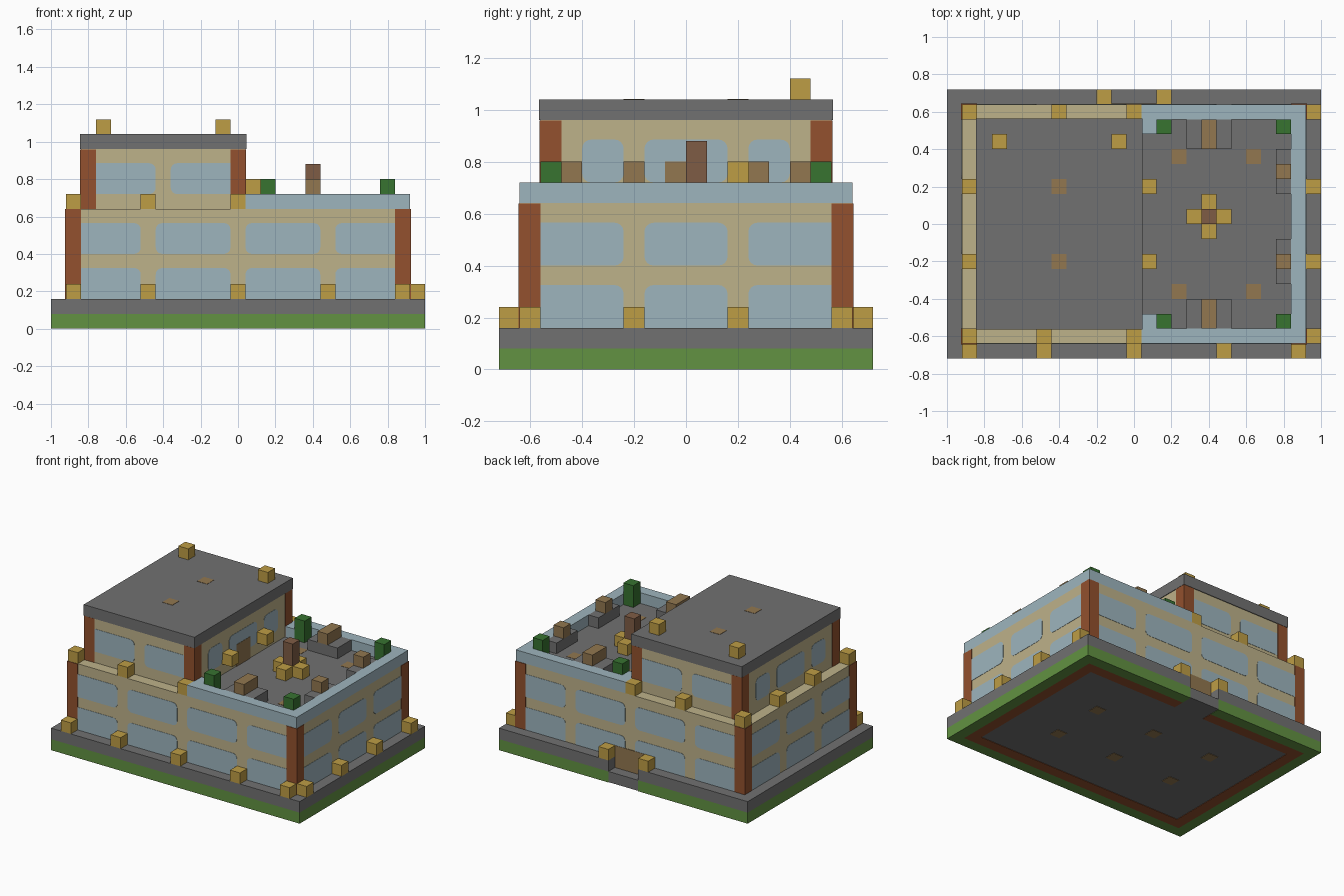
import bpy, bmesh

if "Cube" in bpy.data.objects:
    bpy.data.objects.remove(bpy.data.objects["Cube"])

U = 0.08    # one building block
P = 0.004   # thickness of a surface plate


def material(name, r, g, b):
    def lin(c):
        c /= 255
        return c / 12.92 if c <= 0.04045 else ((c + 0.055) / 1.055) ** 2.4
    col = (lin(r), lin(g), lin(b), 1)
    m = bpy.data.materials.new(name)
    m.use_nodes = True
    m.diffuse_color = col
    m.node_tree.nodes["Principled BSDF"].inputs["Base Color"].default_value = col
    return m


grass = material("grass_green", 98, 146, 66)
stone = material("stone_grey", 113, 113, 113)
brick = material("terracotta", 147, 81, 46)
plaster = material("sand_plaster", 190, 178, 138)
glass = material("pale_blue_glass", 158, 181, 190)
lamp = material("lamp_yellow", 190, 157, 69)
wood = material("wood", 146, 119, 80)
dark_wood = material("dark_wood", 127, 92, 69)
leaf = material("leaf_green", 55, 115, 48)


def box(name, xs, ys, zs, mat, round_axis=None, radius=0.035):
    """Box between limits; optionally rounds the edges that run along one axis."""
    bm = bmesh.new()
    bmesh.ops.create_cube(bm, size=1)
    for v in bm.verts:
        v.co = [lo + (c + 0.5) * (hi - lo) for c, (lo, hi) in zip(v.co, (xs, ys, zs))]
    if round_axis is not None:
        edges = [e for e in bm.edges
                 if abs((e.verts[0].co - e.verts[1].co)[round_axis]) > 1e-5
                 and sum(abs(c) > 1e-5 for c in e.verts[0].co - e.verts[1].co) == 1]
        bmesh.ops.bevel(bm, geom=edges, offset=radius, segments=4, profile=0.5, affect='EDGES')
    me = bpy.data.meshes.new(name)
    bm.to_mesh(me)
    bm.free()
    me.materials.append(mat)
    ob = bpy.data.objects.new(name, me)
    bpy.context.collection.objects.link(ob)
    return ob


def block(name, x, y, z, mat, h=U):
    return box(name, (x - U / 2, x + U / 2), (y - U / 2, y + U / 2), (z, z + h), mat)


def ring(name, x, y, zs, mat):
    """One-block-wide rectangular ring with an entrance gap at the back."""
    g = 0.12
    box(name + "_front", (-x, x), (-y, -y + U), zs, mat)
    for s, side in ((-1, "right"), (1, "left")):
        box(f"{name}_{side}", sorted((s * x, s * (x - U))), (-y + U, y - U), zs, mat)
        box(f"{name}_back_{side}", sorted((s * x, s * g)), (y - U, y), zs, mat)


def walls(name, xs, ys, zs, x_windows, y_windows, rows):
    """Plastered storey with corner pillars and window plates on all four sides."""
    box(name + "_walls", xs, ys, zs, plaster)
    for i, px in enumerate(xs):
        for j, py in enumerate(ys):
            sx, sy = (-1, 1)[i], (-1, 1)[j]
            box(name + "_corner_pillar", sorted((px + sx * P, px - sx * U)),
                sorted((py + sy * P, py - sy * U)), (max(zs[0], 2 * U), zs[1] - 0.001), brick)
    for row in rows:
        for s, y in zip((-1, 1), ys):
            for w in x_windows:
                box(name + "_window", w, sorted((y, y + s * P / 2)), row, glass, 1)
        for s, x in zip((-1, 1), xs):
            for w in y_windows:
                box(name + "_window", sorted((x, x + s * P / 2)), w, row, glass, 0)


# Foundation: lawn edge, brick footing, stone core and paving
ring("lawn_edge", 1, 0.72, (0, U), grass)
ring("brick_footing", 0.92, 0.64, (0, U), brick)
ring("paving", 1, 0.72, (U, 2 * U), stone)
box("stone_floor", (-0.84, 0.84), (-0.56, 0.56), (0.003, U), stone)
box("entrance_step", (-0.12, 0.12), (0.56, 0.72), (0.003, U), stone)
for x in (-0.48, 0, 0.48):
    for y in (-0.2, 0.2):
        block("floor_inset", x, y, 0, wood, 0.01)

# Lower storey; outer windows tuck behind the pillars and below the paving
walls("lower", (-0.92, 0.92), (-0.64, 0.64), (U, 0.64),
      [(-0.88, -0.52), (-0.44, -0.04), (0.04, 0.44), (0.52, 0.88)],
      [(-0.6, -0.24), (-0.16, 0.16), (0.24, 0.6)],
      [(0.1, 0.325), (0.4, 0.565)])
box("entrance_door", (-0.12, 0.12), (0.64, 0.64 + P), (U, 3 * U), wood)

# Upper storey and roof
walls("upper", (-0.84, 0.04), (-0.56, 0.56), (0.64, 0.96),
      [(-0.8, -0.44), (-0.36, 0)],
      [(-0.4, -0.24), (-0.16, 0.16), (0.24, 0.4)],
      [(0.72, 0.885)])
box("terrace_door", (0.04, 0.04 + P), (-U, U), (0.64, 0.8), wood)
box("roof", (-0.845, 0.045), (-0.565, 0.565), (0.96, 1.04), stone)
for y in (-0.2, 0.2):
    block("roof_inset", -0.4, y, 1.04, wood, P / 2)

# Terrace floor with glass parapet
T = 0.64
box("terrace_floor", (0.04, 0.84), (-0.56, 0.56), (T, T + P / 2), stone)
box("parapet_left", (0.84, 0.92), (-0.64, 0.64), (T, T + U), glass)
for s in (-1, 1):
    box("parapet_side", (0.04, 0.84), sorted((s * 0.56, s * 0.64)), (T, T + U), glass)
    block("parapet_return", 0.08, s * 0.52, T, glass)
    for x in (0.24, 0.64):
        block("terrace_inset", x, s * 0.36, T, wood, P)
    for x in (0.16, 0.8):
        block("shrub", x, s * 0.52, T, leaf, 2 * U)
    # Seating at the terrace ends
    box("end_seat", (0.28, 0.52), sorted((s * 0.4, s * 0.56)), (T, T + U), stone)
    box("end_table", (0.36, 0.44), sorted((s * 0.4, s * 0.56)), (T + U, T + 2 * U), wood)
    block("terrace_door_lamp", 0.08, s * 0.2, T + U, lamp)
for y in (-0.2, 0.28):
    box("side_seat", (0.76, 0.84), (y - 0.12, y + 0.12), (T, T + U), stone)
    block("side_table", 0.8, y, T + U, wood)

# Central post ringed by lamps
block("post", 0.4, 0.04, T, dark_wood, 3 * U)
for dx, dy in ((1, 0), (-1, 0), (0, 1), (0, -1)):
    block("post_lamp", 0.4 + dx * U, 0.04 + dy * U, T, lamp)

# Lamps on the paving, the ledge and the roof
for x in (-0.88, -0.48, 0, 0.48, 0.88):
    block("front_paving_lamp", x, -0.68, 2 * U, lamp)
for y in (-0.6, -0.2, 0.2, 0.6):
    block("left_paving_lamp", 0.96, y, 2 * U, lamp)
    block("right_ledge_lamp", -0.88, y, T, lamp)
for x in (-0.16, 0.16):
    block("entrance_lamp", x, 0.68, 2 * U, lamp)
for x, y in ((-0.4, 0.6), (0, 0.6), (-0.48, -0.6), (0, -0.6)):
    block("ledge_lamp", x, y, T, lamp)
for x in (-0.72, -0.08):
    block("roof_lamp", x, 0.44, 1.04, lamp)
